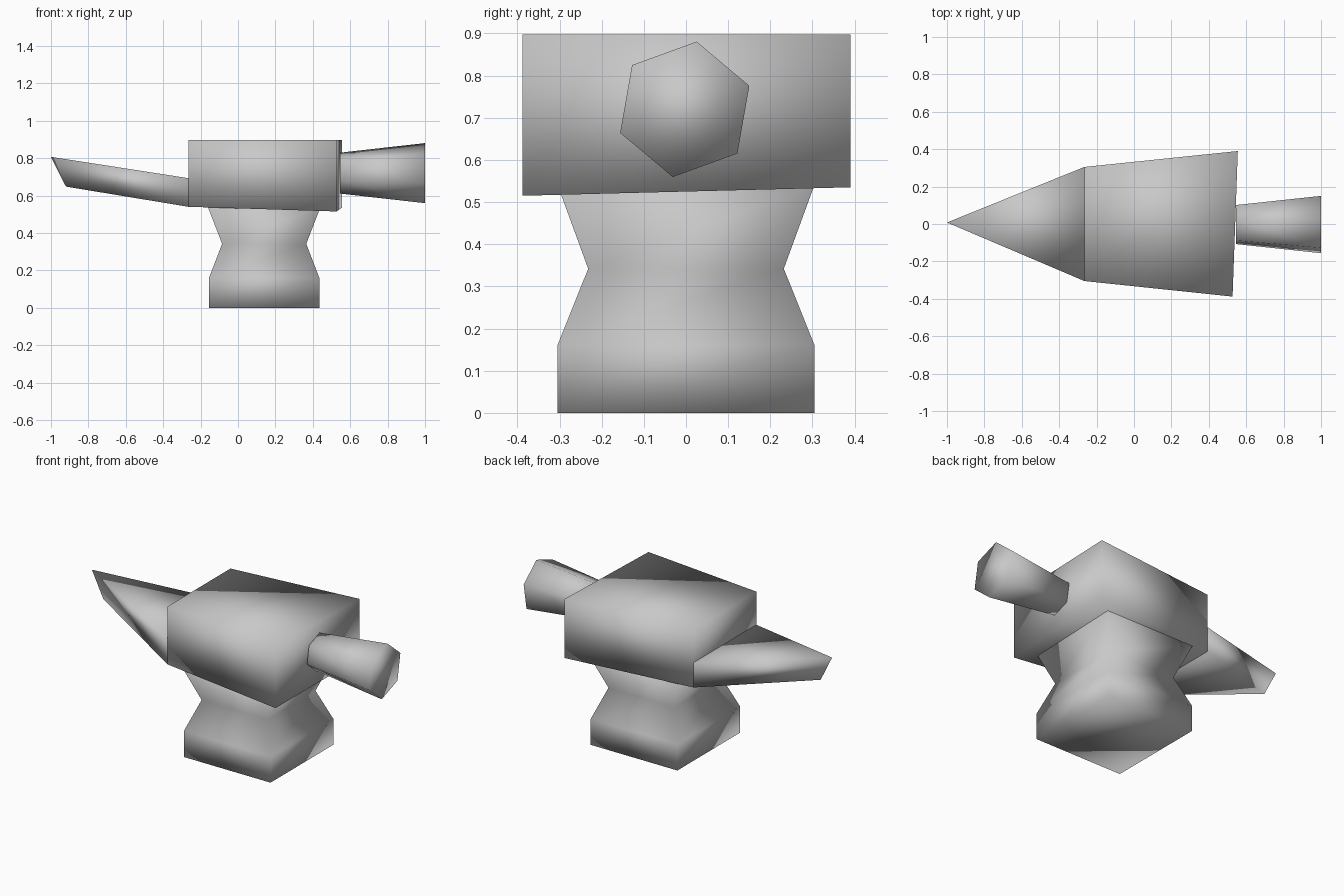
import bpy, bmesh, math

if "Cube" in bpy.data.objects:
    bpy.data.objects.remove(bpy.data.objects["Cube"])

iron = bpy.data.materials.new("iron grey")
iron.diffuse_color = (0.58, 0.58, 0.58, 1)
iron.use_nodes = True
iron.node_tree.nodes["Principled BSDF"].inputs["Base Color"].default_value = iron.diffuse_color


def loft(name, rings):
    """Skin equal-length rings of points, cap both ends, shade smooth."""
    bm = bmesh.new()
    loops = [[bm.verts.new(p) for p in ring] for ring in rings]
    n = len(rings[0])
    for a, b in zip(loops, loops[1:]):
        for i in range(n):
            j = (i + 1) % n
            bm.faces.new((a[i], a[j], b[j], b[i]))
    bm.faces.new(loops[0])
    bm.faces.new(loops[-1])
    # collapsed points (the horn's edge) become single vertices
    bmesh.ops.remove_doubles(bm, verts=bm.verts, dist=1e-4)
    bmesh.ops.recalc_face_normals(bm, faces=bm.faces)
    for f in bm.faces:
        f.smooth = True
    me = bpy.data.meshes.new(name)
    bm.to_mesh(me)
    bm.free()
    me.materials.append(iron)
    ob = bpy.data.objects.new(name, me)
    bpy.context.collection.objects.link(ob)
    return ob


def rect(cx, hx, hy, z):
    return [(cx - hx, -hy, z), (cx + hx, -hy, z), (cx + hx, hy, z), (cx - hx, hy, z)]


def hexagon(x, r):
    return [(x, -0.003 + r * math.cos(math.radians(80 + 60 * k)),
             0.72 + r * math.sin(math.radians(80 + 60 * k))) for k in range(6)]


# Waisted foot
loft("foot", [rect(0.14, 0.295, 0.305, 0), rect(0.14, 0.295, 0.305, 0.16),
              rect(0.14, 0.225, 0.232, 0.342), rect(0.14, 0.30, 0.303, 0.536)])

# Main block, widening to the right with a slightly skewed end
outline = [(-0.265, -0.305, 0.54), (0.527, -0.388, 0.515),
           (0.555, 0.39, 0.535), (-0.265, 0.305, 0.54)]
loft("block", [outline, [(x, y, 0.897) for x, y, z in outline]])

# Horn, tapering to a raked vertical edge
horn = bpy.data.objects
me = bpy.data.meshes.new("horn")
bm = bmesh.new()
low = [bm.verts.new(p) for p in ((-0.265, -0.305, 0.54), (-0.265, 0.305, 0.54), (-0.92, 0.005, 0.648))]
top = [bm.verts.new(p) for p in ((-0.265, -0.305, 0.693), (-0.265, 0.305, 0.693), (-1.0, 0.008, 0.807))]
bm.faces.new(low)
bm.faces.new(top)
for i in range(3):
    j = (i + 1) % 3
    bm.faces.new((low[i], low[j], top[j], top[i]))
bmesh.ops.recalc_face_normals(bm, faces=bm.faces)
for f in bm.faces:
    f.smooth = True
bm.to_mesh(me)
bm.free()
me.materials.append(iron)
bpy.context.collection.objects.link(bpy.data.objects.new("horn", me))

# Flared six-sided peg on the right end
loft("peg", [hexagon(0.545, 0.111), hexagon(1.0, 0.163)])
